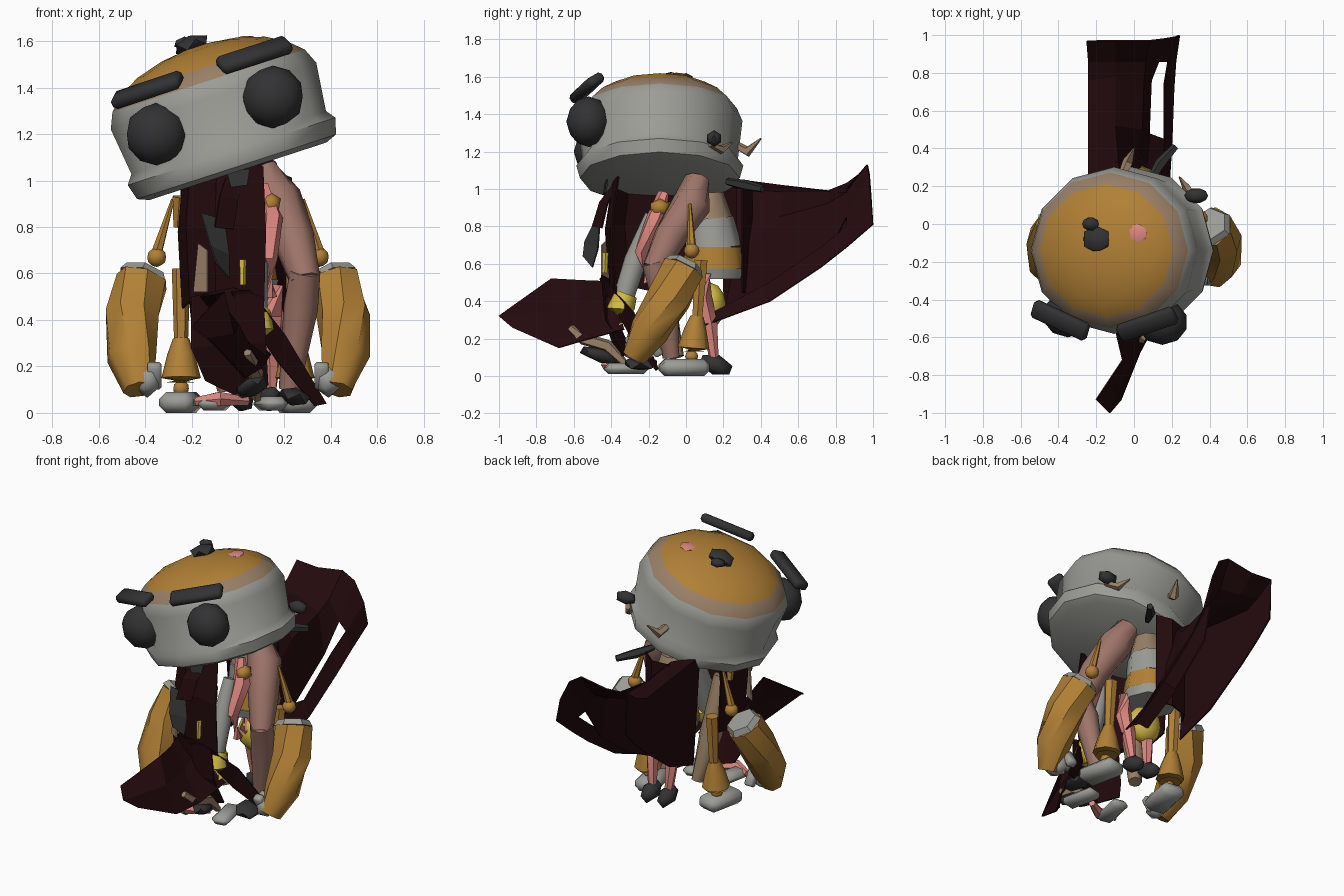
import bpy, bmesh, math
from mathutils import Vector, Matrix, Euler

cube = bpy.data.objects.get("Cube")
if cube:
    bpy.data.objects.remove(cube)


def material(name, r, g, b):
    mat = bpy.data.materials.new(name)
    mat.use_nodes = True
    mat.diffuse_color = (r, g, b, 1)
    mat.node_tree.nodes["Principled BSDF"].inputs["Base Color"].default_value = (r, g, b, 1)
    return mat


ochre = material("ochre", .44, .215, .036)
grey = material("stone grey", .33, .335, .305)
dark = material("charcoal", .032, .032, .034)
maroon = material("dark maroon", .017, .003, .004)
pink = material("pink", .73, .242, .216)
brown = material("rosy brown", .34, .175, .14)
yellow = material("yellow", .672, .503, .058)
tan = material("tan", .32, .215, .135)


def finish(name, bm, mats, smooth=True):
    """Turn a bmesh into a named, coloured object."""
    mesh = bpy.data.meshes.new(name)
    bmesh.ops.recalc_face_normals(bm, faces=bm.faces)
    bm.to_mesh(mesh)
    bm.free()
    for mat in mats:
        mesh.materials.append(mat)
    obj = bpy.data.objects.new(name, mesh)
    bpy.context.collection.objects.link(obj)
    if smooth:
        bpy.ops.object.select_all(action="DESELECT")
        obj.select_set(True)
        bpy.context.view_layer.objects.active = obj
        bpy.ops.object.shade_smooth_by_angle(angle=math.radians(50))
    return obj


def skin(bm, rings):
    """Bridge matching vertex rings and close both ends."""
    for low, high in zip(rings, rings[1:]):
        for i in range(len(low)):
            j = (i + 1) % len(low)
            bm.faces.new((low[i], low[j], high[j], high[i]))
    bm.faces.new(rings[0])
    bm.faces.new(rings[-1])


def limb(name, path, radii, mat, sides=8):
    """Round tube with a radius at each path point."""
    bm = bmesh.new()
    pts = [Vector(p) for p in path]
    rings = []
    for k, (p, r) in enumerate(zip(pts, radii)):
        along = pts[min(k + 1, len(pts) - 1)] - pts[max(k - 1, 0)]
        turn = along.to_track_quat("Z", "Y")
        rings.append([bm.verts.new(p + turn @ Vector((r * math.cos(a), r * math.sin(a), 0)))
                      for a in (math.tau * i / sides for i in range(sides))])
    skin(bm, rings)
    return finish(name, bm, [mat])


def ball(name, centre, size, mat, detail=2, turn=(0, 0, 0)):
    bm = bmesh.new()
    bmesh.ops.create_icosphere(bm, subdivisions=detail, radius=1)
    rot = Euler([math.radians(a) for a in turn])
    bm.transform(Matrix.LocRotScale(Vector(centre), rot, Vector(size)))
    return finish(name, bm, [mat])


def block(name, centre, size, mat, turn=(0, 0, 0), bevel=.01):
    bm = bmesh.new()
    bmesh.ops.create_cube(bm, size=1)
    bm.transform(Matrix.Diagonal((*size, 1)))
    bmesh.ops.bevel(bm, geom=bm.edges[:], offset=bevel, segments=1, affect="EDGES")
    rot = Euler([math.radians(a) for a in turn])
    bm.transform(Matrix.LocRotScale(Vector(centre), rot, None))
    return finish(name, bm, [mat])


def cloth(name, rows, mat=maroon, hole=()):
    """Thin sheet through rows of points; hole lists omitted cells."""
    bm = bmesh.new()
    grid = [[bm.verts.new(p) for p in row] for row in rows]
    for i in range(len(rows) - 1):
        for j in range(len(rows[0]) - 1):
            if (i, j) not in hole:
                bm.faces.new((grid[i][j], grid[i][j + 1], grid[i + 1][j + 1], grid[i + 1][j]))
    obj = finish(name, bm, [mat], False)
    thick = obj.modifiers.new("thickness", "SOLIDIFY")
    thick.thickness = .009
    thick.offset = 0
    return obj


# Head: tilted turned shape with coloured dome rings
profile = [(.4, 0), (.45, .02), (.47, .09), (.44, .13), (.465, .34), (.435, .41),
           (.37, .47), (.29, .515), (.17, .55), (.05, .565)]
bm = bmesh.new()
sides = 12
rings = [[bm.verts.new((r * math.cos(math.tau * i / sides), .95 * r * math.sin(math.tau * i / sides), z))
          for i in range(sides)] for r, z in profile]
skin(bm, rings)
for face in bm.faces:
    height = face.calc_center_median().z
    face.material_index = 2 if height > .48 else 1 if height > .425 else 0
tilt = Matrix.Translation((0, -.14, 1.04)) @ Matrix.Rotation(math.radians(-18), 4, "Y")
bm.transform(tilt)
finish("head", bm, [grey, tan, ochre])

# Face
ball("right_eye", (-.35, -.48, 1.2), (.135, .12, .135), dark)
ball("left_eye", (.15, -.52, 1.36), (.135, .12, .135), dark)
block("right_brow", (-.39, -.51, 1.39), (.33, .1, .055), dark, (28, -17, -25), .015)
block("left_brow", (.07, -.53, 1.54), (.33, .1, .055), dark, (28, -17, 19), .015)

# Crown knot, patch and twigs on the head
ball("crown_knot", (-.2, -.08, 1.585), (.085, .075, .04), dark, 1, (0, -18, 0))
ball("crown_knot_tip", (-.23, .0, 1.59), (.05, .04, .03), dark, 1)
ball("crown_patch", (.02, -.05, 1.61), (.055, .055, .012), pink, 1, (0, -8, 0))
ball("ear_stud", (.33, .15, 1.27), (.07, .045, .045), dark, 1)
limb("ear_twig", [(.33, .13, 1.24), (.28, .19, 1.21), (.24, .25, 1.25)], [.015, .025, .004], tan, 5)
limb("back_twig", [(-.07, .24, 1.25), (-.03, .33, 1.2), (.0, .4, 1.27)], [.02, .03, .005], tan, 5)
limb("back_hook", [(.08, .22, 1.04), (.14, .32, 1.02), (.22, .41, 1.0)], [.02, .03, .02], dark, 5)

# Mirrored gauntlet arms, fists, bell legs and shoes
for side, s in (("right", -1), ("left", 1)):
    limb(side + "_shoulder_rod", [(s * .28, .02, .92), (s * .35, .03, .69)], [.008, .025], ochre, 6)
    ball(side + "_elbow_ball", (s * .35, .03, .67), (.042, .042, .042), ochre)
    limb(side + "_cuff_rim", [(s * .4, .0, .605), (s * .41, -.015, .575)], [.095, .115], grey, 6)
    limb(side + "_gauntlet", [(s * .41, -.015, .575), (s * .455, -.09, .42), (s * .46, -.2, .24),
                              (s * .43, -.28, .1)], [.115, .118, .108, .065], ochre, 7)
    ball(side + "_fist", (s * .39, -.25, .14), (.065, .09, .075), grey, 1)
    for k in range(3):
        block(side + "_finger", (s * .36, -.28 + k * .055, .16), (.06, .05, .12), grey, (30, 0, 0))
    x = s * .245
    limb(side + "_thigh_rod", [(x, .08, .62), (x, .06, .3)], [.04, .03], ochre, 6)
    limb(side + "_bell_leg", [(x, .06, .32), (x, .05, .25), (x, .04, .15), (x, .04, .13)],
         [.035, .06, .085, .07], ochre)
    ball(side + "_ankle", (x, .03, .105), (.035, .035, .035), ochre)
    block(side + "_shoe", (x, -.01, .045), (.15, .26, .09), grey, (0, 0, s * 12), .03)
    ball(side + "_dark_shoe", (.08 + s * .06, .16, .06), (.055, .1, .055), dark, 1, (-20, 0, 0))
    block(side + "_front_shoe", (.02 + s * .12, -.32, .04), (.11, .23, .06), grey, (0, 0, s * 12), .025)
    limb(side + "_pink_leg", [(.08 + s * .08, .1, .55), (.08 + s * .07, .09, .42),
                              (.08 + s * .07, .13, .28), (.08 + s * .06, .15, .08)],
         [.035, .05, .04, .025], pink, 6)

# Torso in stacked bands
limb("torso_neck", [(.0, .12, .98), (.0, .13, .84)], [.08, .12], tan)
limb("torso_collar", [(.0, .13, .84), (.0, .15, .68)], [.125, .15], grey)
limb("torso_band", [(0, .15, .69), (0, .15, .57)], [.152, .17], ochre)
limb("torso_hem", [(0, .15, .575), (0, .15, .52)], [.175, .16], grey)
block("back_strap", (-.15, .2, .76), (.07, .04, .2), tan, (8, 0, 40))
ball("yellow_shorts", (.03, .13, .38), (.11, .085, .12), yellow)

# Long brown limb
limb("brown_upper_arm", [(.1, .06, 1.05), (.17, .03, .92), (.24, -.08, .75), (.29, -.17, .57)],
     [.07, .105, .092, .068], brown)
limb("brown_forearm", [(.29, -.17, .61), (.27, -.12, .45), (.22, -.08, .1)], [.07, .075, .045], brown)
limb("inner_tan_leg", [(-.12, -.2, .75), (-.1, -.12, .4), (-.05, -.05, .1)], [.05, .07, .04], tan)

# Grey sleeve with yellow cuff, and pink arms
limb("grey_sleeve", [(.07, -.18, .86), (.07, -.27, .62), (.07, -.34, .4)], [.04, .06, .055], grey)
limb("yellow_cuff", [(.08, -.32, .44), (.08, -.35, .36), (.08, -.33, .28)], [.06, .075, .045], yellow)
limb("yellow_sash", [(.02, -.43, .66), (.02, -.435, .55)], [.016, .014], yellow, 5)
limb("pink_arm", [(.1, -.12, .98), (.14, -.16, .84), (.13, -.24, .66), (.14, -.2, .5)],
     [.03, .055, .04, .03], pink, 6)
limb("pink_foot_bone", [(-.18, -.38, .05), (-.08, -.42, .06), (.04, -.34, .05)], [.02, .035, .02], pink, 6)
ball("ochre_joint", (.14, -.14, .9), (.05, .06, .05), ochre, 1)
limb("ochre_right_joint", [(-.25, -.1, .93), (-.26, -.08, .8)], [.035, .02], ochre, 6)

# Cloak: body drape, back sheet, tented tail, front flap and loose strips
around = [(.12, -.4), (0, -.42), (-.1, -.43), (-.22, -.33), (-.255, -.18), (-.25, .0)]
cloth("cloak_drape", [[(x * w, y * w, z + .03 * (k % 2)) for k, (x, y) in enumerate(around)]
                      for z, w in ((1.06, .9), (.78, 1), (.45, .93))])
cloth("cloak_back", [[(-.2, .2, z), (-.12, .32, z - .03), (.0, .35, z - .02), (.08, .3, z)]
                     for z in (1.04, .75, .45)])
cloth("cloak_tail", [
    [(-.19, .2, .33), (-.24, .2, 1.06), (-.08, .27, 1.0), (.02, .27, .65), (.06, .2, .32), (.13, .15, .34),
     (.18, .1, .27)],
    [(-.2, .46, .42), (-.24, .5, 1.02), (-.1, .52, .98), (.04, .5, .85), (.08, .48, .45), (.16, .45, .5),
     (.2, .45, .4)],
    [(-.22, .73, .62), (-.24, .76, .99), (-.1, .78, .98), (.05, .76, .92), (.09, .76, .66), (.16, .74, .7),
     (.21, .72, .58)],
    [(-.23, .86, .73), (-.24, .86, 1.03), (-.1, .86, 1.0), (.06, .86, .98), (.13, .86, .85), (.18, .86, .8),
     (.22, .86, .69)],
    [(-.24, .97, .84), (-.25, .97, 1.11), (-.1, .97, 1.1), (.08, .97, 1.13), (.16, .98, 1.08), (.22, .99, .95),
     (.24, 1, .81)],
], hole=[(1, 4), (2, 4)])
cloth("cloak_flap", [
    [(-.2, -.3, .5), (-.05, -.38, .42), (.14, -.33, .25)],
    [(-.1, -.55, .51), (0, -.56, .38), (.1, -.55, .19)],
    [(-.06, -.72, .52), (-.02, -.72, .34), (.03, -.68, .15)],
    [(-.2, -.93, .37), (-.13, -1, .32), (-.07, -.93, .26)]])
cloth("cloak_front_panel", [[(-.2, -.38, .5), (-.02, -.45, .54), (.11, -.43, .5)],
                            [(-.2, -.36, .28), (0, -.43, .3), (.12, -.42, .3)],
                            [(-.14, -.3, .14), (-.02, -.36, .08), (.13, -.33, .12)]])
cloth("cloak_streak", [[(-.03, -.46, .52), (.05, -.45, .53)], [(.17, -.3, .22), (.2, -.28, .34)],
                       [(.33, -.16, .03), (.38, -.15, .04)]])
cloth("cloak_side_strip", [[(-.05, -.39, 1.02), (.03, -.37, 1.0)], [(-.08, -.46, .93), (0, -.42, .92)],
                           [(-.1, -.5, .8), (-.02, -.45, .79)]])
cloth("dark_strip", [[(-.16, -.47, .86), (-.06, -.46, .83)], [(-.12, -.54, .72), (-.04, -.47, .68)],
                     [(-.09, -.55, .64), (-.04, -.5, .58)]], dark)
cloth("dark_collar_patch", [[(-.05, -.43, 1.04), (.05, -.42, 1.05)], [(-.03, -.44, .97), (.04, -.43, .98)]], dark)
cloth("tan_chest_patch", [[(-.17, -.42, .73), (-.13, -.45, .7)], [(-.19, -.41, .52), (-.13, -.45, .52)]], tan)

# Debris by the feet
limb("tan_branch", [(.04, -.62, .26), (.06, -.55, .2), (.08, -.42, .16), (.08, -.32, .06)],
     [.02, .035, .035, .02], tan, 5)
ball("dark_front_foot", (.06, -.45, .11), (.06, .14, .04), dark, 1, (-15, 0, 20))
ball("dark_side_foot", (.24, -.24, .07), (.08, .1, .04), dark, 1, (0, 15, 0))
